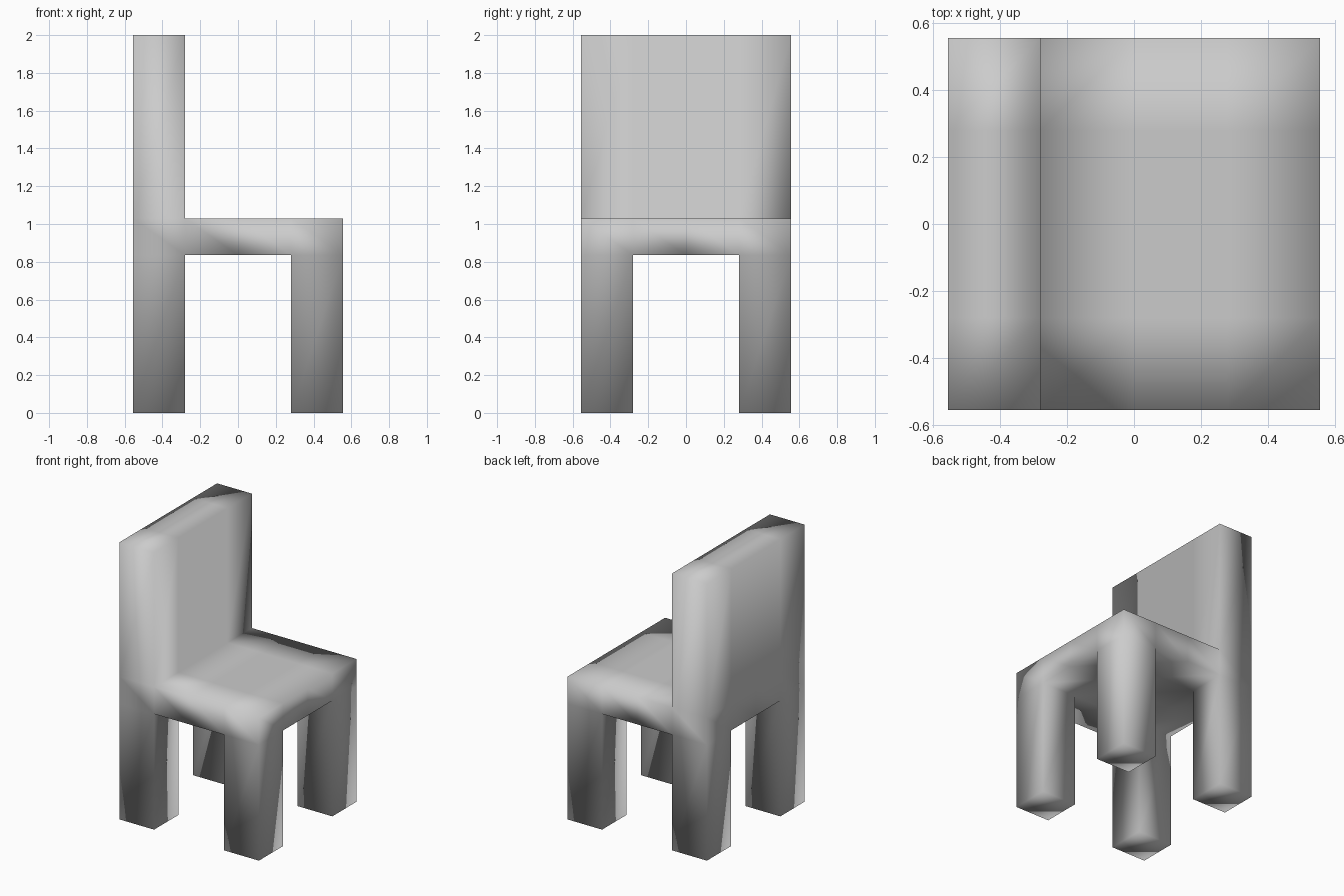
import bpy
import bmesh
from mathutils import Matrix, Vector

if "Cube" in bpy.data.objects:
    bpy.data.objects.remove(bpy.data.objects["Cube"])

HALF, CUT = 0.557, 0.28
SEAT_LOW, SEAT_TOP, TOP = 0.835, 1.03, 2.0

bm = bmesh.new()


def extrude(faces, dz):
    """Pull a group of faces out of the body along z."""
    new = bmesh.ops.extrude_face_region(bm, geom=faces)["geom"]
    verts = [g for g in new if isinstance(g, bmesh.types.BMVert)]
    bmesh.ops.translate(bm, verts=verts, vec=(0, 0, dz))
    old = [f for f in faces if f.is_valid]
    if old:
        bmesh.ops.delete(bm, geom=old, context='FACES')


# Seat: slab cut into a 4 x 4 grid
mid = (SEAT_LOW + SEAT_TOP) / 2
bmesh.ops.create_cube(bm, size=1, matrix=Matrix.Translation((0, 0, mid))
                      @ Matrix.Diagonal((2 * HALF, 2 * HALF, SEAT_TOP - SEAT_LOW, 1)))
for axis in (Vector((1, 0, 0)), Vector((0, 1, 0))):
    for d in (-CUT, 0, CUT):
        bmesh.ops.bisect_plane(bm, geom=bm.verts[:] + bm.edges[:] + bm.faces[:],
                               plane_co=axis * d, plane_no=axis)
bm.normal_update()

# Pick the leg corners and the backrest row before extruding
under = [f for f in bm.faces if f.normal.z < -0.9]
corners = [f for f in under
           if min(abs(c) for c in f.calc_center_median()[:2]) > CUT]
back_row = [f for f in bm.faces
            if f.normal.z > 0.9 and f.calc_center_median().x < -CUT]

# Four legs
for face in corners:
    extrude([face], -SEAT_LOW)

# Backrest along the -x side
extrude(back_row, TOP - SEAT_TOP)

bmesh.ops.recalc_face_normals(bm, faces=bm.faces[:])

# One continuous body, softly shaded across every edge
for f in bm.faces:
    f.smooth = True
mesh = bpy.data.meshes.new("chair")
bm.to_mesh(mesh)
bm.free()
bpy.context.collection.objects.link(bpy.data.objects.new("chair", mesh))
